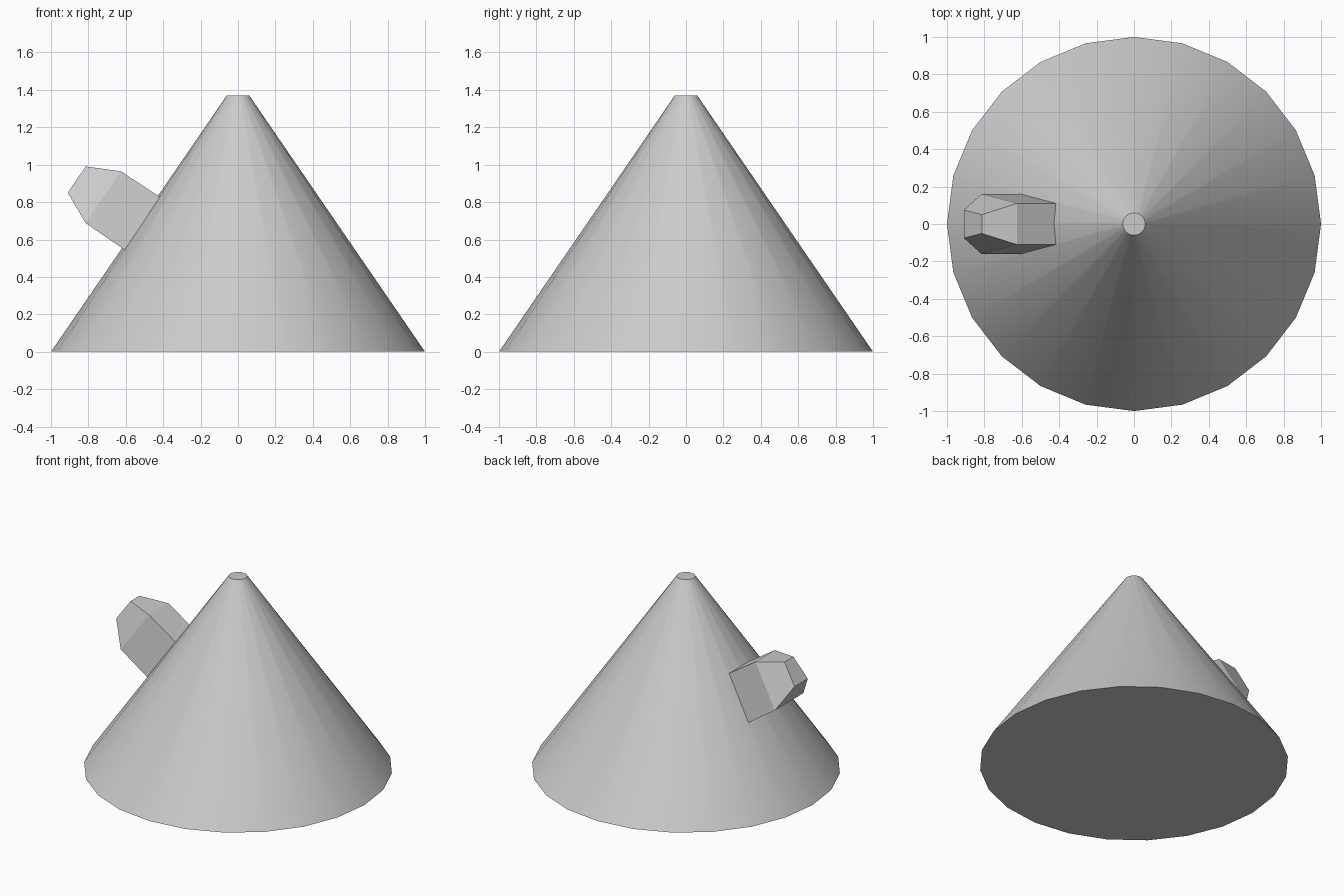
import bpy, bmesh
from math import radians
from mathutils import Vector

if "Cube" in bpy.data.objects:
    bpy.data.objects.remove(bpy.data.objects["Cube"])

HEIGHT, BASE_R, TOP_R = 1.37, 1.0, 0.06

# Truncated cone body, 24 sides with a vertex on each axis
bpy.ops.mesh.primitive_cone_add(vertices=24, radius1=BASE_R, radius2=TOP_R,
                                depth=HEIGHT, location=(0, 0, HEIGHT / 2))
body = bpy.context.object
body.name = "cone_body"
bpy.ops.object.shade_smooth_by_angle(angle=radians(30))

# Faceted block standing square to the left slope
slope = Vector((BASE_R - TOP_R, 0, HEIGHT)).normalized()
normal = Vector((-slope.z, 0, slope.x))
centre = Vector((-0.517, 0, 0.69))

# Rings: distance out, slope extent low / high, half width low / high
rings = [(-0.03, -0.17, 0.17, 0.16, 0.11),
         (0.245, -0.17, 0.165, 0.16, 0.11),
         (0.415, -0.09, 0.08, 0.075, 0.05)]

bm = bmesh.new()
loops = []
for out, low, high, wide, narrow in rings:
    corners = [(low, -wide), (low, wide), (high, narrow), (high, -narrow)]
    loops.append([bm.verts.new(centre + normal * out + slope * s + Vector((0, y, 0)))
                  for s, y in corners])
for a, b in zip(loops, loops[1:]):
    for i in range(4):
        j = (i + 1) % 4
        bm.faces.new((a[i], a[j], b[j], b[i]))
bm.faces.new(loops[0])
bm.faces.new(loops[-1])
bmesh.ops.recalc_face_normals(bm, faces=bm.faces)
mesh = bpy.data.meshes.new("side_block")
bm.to_mesh(mesh)
bm.free()
bpy.context.collection.objects.link(bpy.data.objects.new("side_block", mesh))
